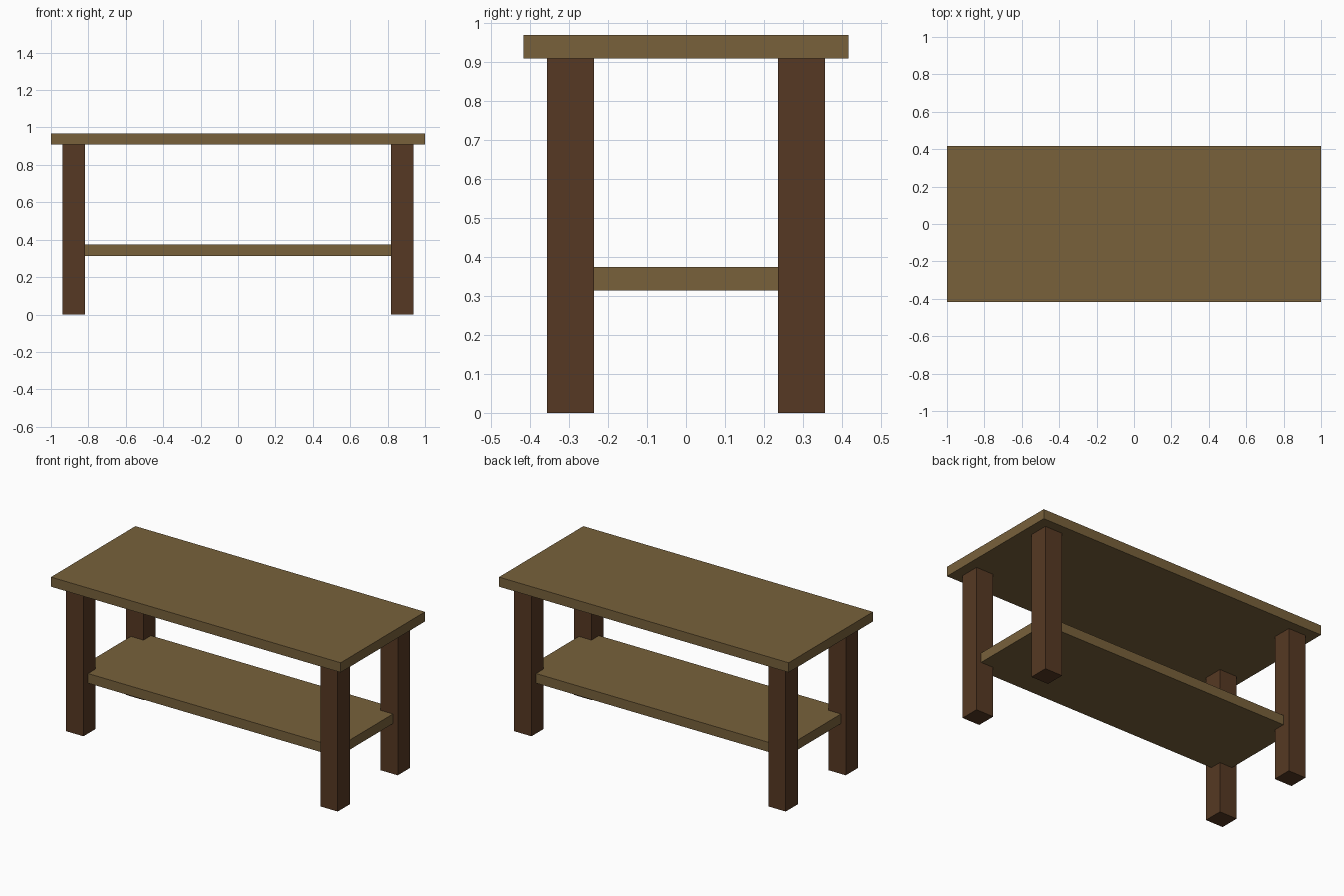
import bpy

if "Cube" in bpy.data.objects:
    bpy.data.objects.remove(bpy.data.objects["Cube"])


def material(name, srgb):
    lin = [((c / 255 + 0.055) / 1.055) ** 2.4 for c in srgb]
    m = bpy.data.materials.new(name)
    m.diffuse_color = (*lin, 1)
    m.use_nodes = True
    m.node_tree.nodes["Principled BSDF"].inputs["Base Color"].default_value = m.diffuse_color
    return m


light_wood = material("light wood", (120, 97, 59))
dark_wood = material("dark wood", (86, 57, 35))


def box(name, centre, size, mat):
    bpy.ops.mesh.primitive_cube_add(size=1, location=centre)
    ob = bpy.context.object
    ob.name = name
    ob.scale = size
    bpy.ops.object.transform_apply(location=False, rotation=False, scale=True)
    ob.data.materials.append(mat)


# Table top
box("table_top", (0, 0, 0.938), (2, 0.832, 0.06), light_wood)

# Lower shelf, notched into the inner part of the legs
box("lower_shelf", (0, 0, 0.344), (1.81, 0.62, 0.06), light_wood)

# Four square legs
for sx, side in ((-1, "left"), (1, "right")):
    for sy, end in ((-1, "front"), (1, "back")):
        box(f"{end}_{side}_leg", (sx * 0.878, sy * 0.296, 0.454),
            (0.12, 0.12, 0.908), dark_wood)
